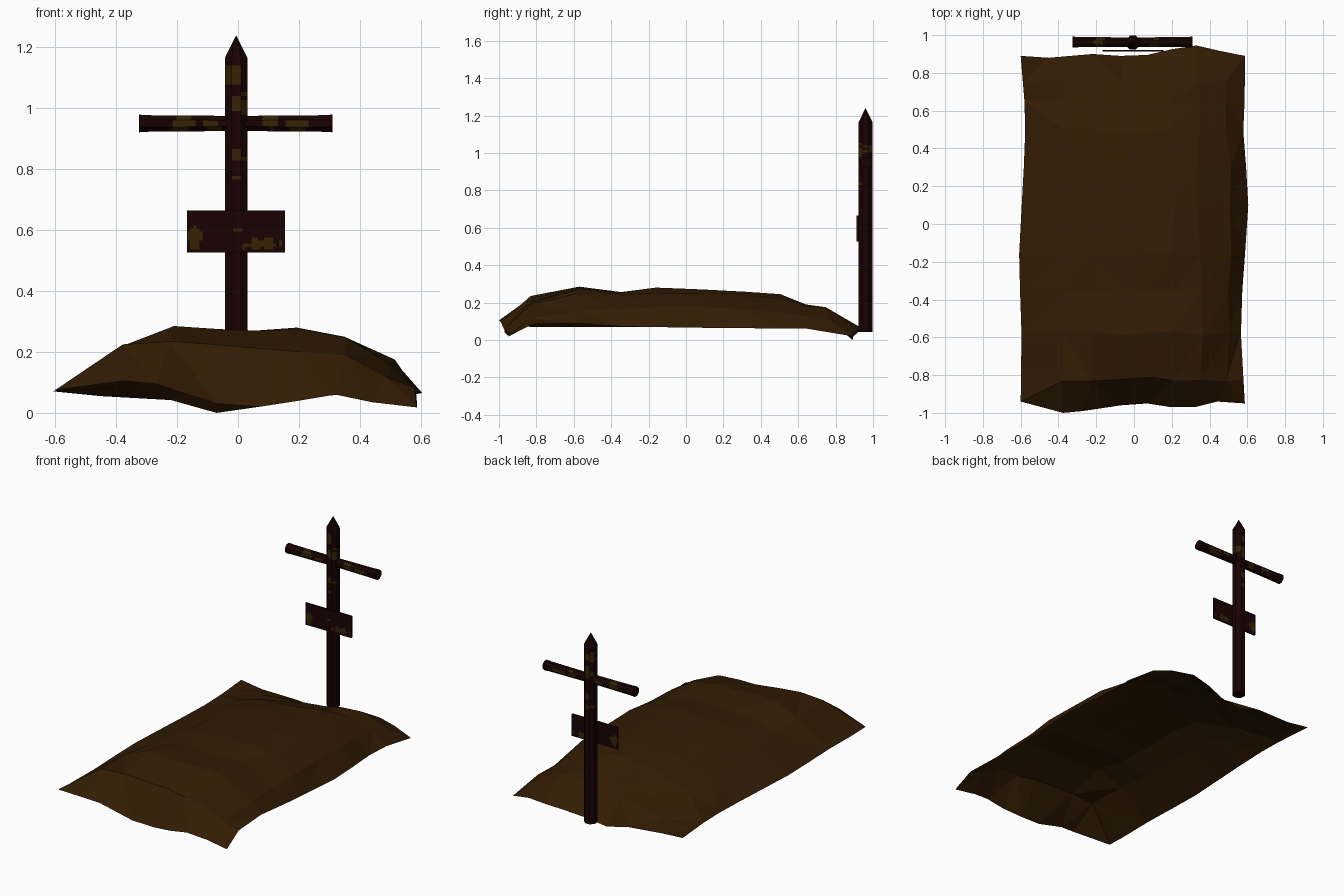
import bpy, bmesh, math, random
from mathutils import Vector, noise

if "Cube" in bpy.data.objects:
    bpy.data.objects.remove(bpy.data.objects["Cube"])

random.seed(4)


def material(name, rgb):
    m = bpy.data.materials.new(name)
    m.diffuse_color = (*rgb, 1)
    m.use_nodes = True
    m.node_tree.nodes["Principled BSDF"].inputs["Base Color"].default_value = m.diffuse_color
    return m


SOIL = material("brown soil", (0.032, 0.0115, 0.0012))
WOOD = material("dark stained wood", (0.0095, 0.0006, 0.0009))
MOSS = material("olive moss", (0.034, 0.017, 0.001))


def finish(name, bm, mats):
    me = bpy.data.meshes.new(name)
    bm.to_mesh(me)
    bm.free()
    for m in mats:
        me.materials.append(m)
    ob = bpy.data.objects.new(name, me)
    bpy.context.collection.objects.link(ob)
    return ob


def interp(table, t):
    """Piecewise linear profile lookup."""
    for (a, va), (b, vb) in zip(table, table[1:]):
        if t <= b:
            return va + (vb - va) * (t - a) / (b - a)
    return table[-1][1]


def mossy(bm, blobs):
    """Moss on faces inside ragged elliptical patches (x, z, rx, rz)."""
    for f in bm.faces:
        c = f.calc_center_median()
        rag = 0.8 * noise.noise(c * 45)
        if any(math.hypot((c.x - x) / rx, (c.z - z) / rz) + rag < 1
               for x, z, rx, rz in blobs):
            f.material_index = 1


def pole(name, axis, origin, profile, step, blobs):
    """Octagonal pole lofted through (position, apothem) points."""
    bm = bmesh.new()
    stations = []
    for (a, ra), (b, rb) in zip(profile, profile[1:]):
        n = max(1, round((b - a) / step))
        stations += [(a + (b - a) * i / n, ra + (rb - ra) * i / n) for i in range(n)]
    stations.append(profile[-1])
    rings = []
    for p, r in stations:
        r /= math.cos(math.pi / 8)
        ring = []
        for i in range(8):
            a = math.pi / 8 + i * math.pi / 4
            u, v = r * math.cos(a), r * math.sin(a)
            co = (u, v, p) if axis == "z" else (p, u, v)
            ring.append(bm.verts.new(Vector(co) + Vector(origin)))
        rings.append(ring)
    for lo, hi in zip(rings, rings[1:]):
        for i in range(8):
            j = (i + 1) % 8
            bm.faces.new((lo[i], lo[j], hi[j], hi[i]))
    bm.faces.new(rings[0][::-1])
    bm.faces.new(rings[-1])
    mossy(bm, blobs)
    return finish(name, bm, [WOOD, MOSS])


# Soil mound: an open low-poly sheet, heights by row from foot to head
COLS = [-0.37, -0.22, -0.07, 0.07, 0.2, 0.35, 0.5]
HEIGHTS = {
    -0.82: [.225, .235, .225, .21, .20, .19, .115],
    -0.58: [.22, .285, .275, .27, .275, .245, .155],
    -0.35: [.195, .25, .255, .255, .255, .24, .165],
    -0.16: [.19, .255, .27, .27, .28, .25, .175],
    0.10: [.18, .245, .262, .265, .27, .25, .175],
    0.30: [.17, .23, .25, .255, .258, .24, .165],
    0.49: [.15, .20, .222, .235, .245, .22, .15],
    0.65: [.11, .14, .165, .175, .19, .18, .125],
    0.75: [.085, .11, .125, .14, .165, .175, .11],
}
FOOT = [(-.6, -.94, .075), (-.375, -1, .105), (-.27, -.99, .095), (-.07, -.96, .03),
        (.07, -.95, .02), (.2, -.97, .04), (.32, -.97, .06), (.44, -.94, .035),
        (.587, -.95, .018)]
HEAD = [(-.6, .89, .07), (-.45, .88, .055), (-.22, .90, .042), (-.07, .89, 0),
        (.07, .895, .02), (.2, .925, .045), (.33, .945, .06), (.46, .915, .05),
        (.588, .89, .02)]
LEFT_X = [(-.94, -.6), (-.55, -.595), (-.2, -.61), (0, -.6), (.45, -.575), (.65, -.58), (.89, -.6)]
RIGHT_X = [(-.95, .587), (-.75, .575), (-.5, .562), (-.2, .585), (.1, .605),
           (.22, .605), (.43, .575), (.6, .585), (.89, .588)]
RIGHT_Z = [(-.95, .018), (-.82, .085), (-.7, .11), (-.5, .075), (0, .066), (.65, .06), (.89, .02)]

bm = bmesh.new()
grid = [[bm.verts.new(p) for p in FOOT]]
for y, heights in HEIGHTS.items():
    line = [(interp(LEFT_X, y), y, 0.07)]
    for x, z in zip(COLS, heights):
        line.append((x + random.uniform(-.015, .015), y + random.uniform(-.015, .015), z))
    line.append((interp(RIGHT_X, y), y, interp(RIGHT_Z, y)))
    grid.append([bm.verts.new(p) for p in line])
grid.append([bm.verts.new(p) for p in HEAD])
for a, b in zip(grid, grid[1:]):
    for i in range(len(a) - 1):
        bm.faces.new((a[i], a[i + 1], b[i + 1], b[i]))
bmesh.ops.triangulate(bm, faces=bm.faces[:])
finish("soil_mound", bm, [SOIL])

# Pointed upright post
pole("post", "z", (-0.006, 0.96, 0),
     [(0.042, 0.037), (1.165, 0.037), (1.238, 0.001)], 0.0125,
     [(0, 1.01, .03, .045), (-.02, 1.10, .025, .03), (-.005, .84, .02, .015),
      (-.01, .775, .02, .01)])

# Crossbar, slightly thinner in the middle
pole("crossbar", "x", (0, 0.963, 0.95),
     [(-0.325, 0.029), (-0.29, 0.027), (-0.04, 0.025), (0.03, 0.025),
      (0.27, 0.027), (0.31, 0.029)], 0.0125,
     [(-.18, .955, .035, .025), (-.08, .945, .025, .02), (.11, .955, .025, .02),
      (.2, .945, .035, .02)])

# Plaque board, left blank
bm = bmesh.new()
bmesh.ops.create_cube(bm, size=1)
for axis, cuts in ((0, 31), (2, 13)):
    edges = [e for e in bm.edges
             if abs((e.verts[0].co - e.verts[1].co)[axis]) > 0.9]
    bmesh.ops.subdivide_edges(bm, edges=edges, cuts=cuts, use_grid_fill=True)
for v in bm.verts:
    v.co = Vector((v.co.x * 0.322 - 0.006, v.co.y * 0.010 + 0.917, v.co.z * 0.138 + 0.596))
mossy(bm, [(-.14, .575, .025, .035), (.08, .555, .055, .018), (0, .598, .012, .01)])
finish("plaque", bm, [WOOD, MOSS])
